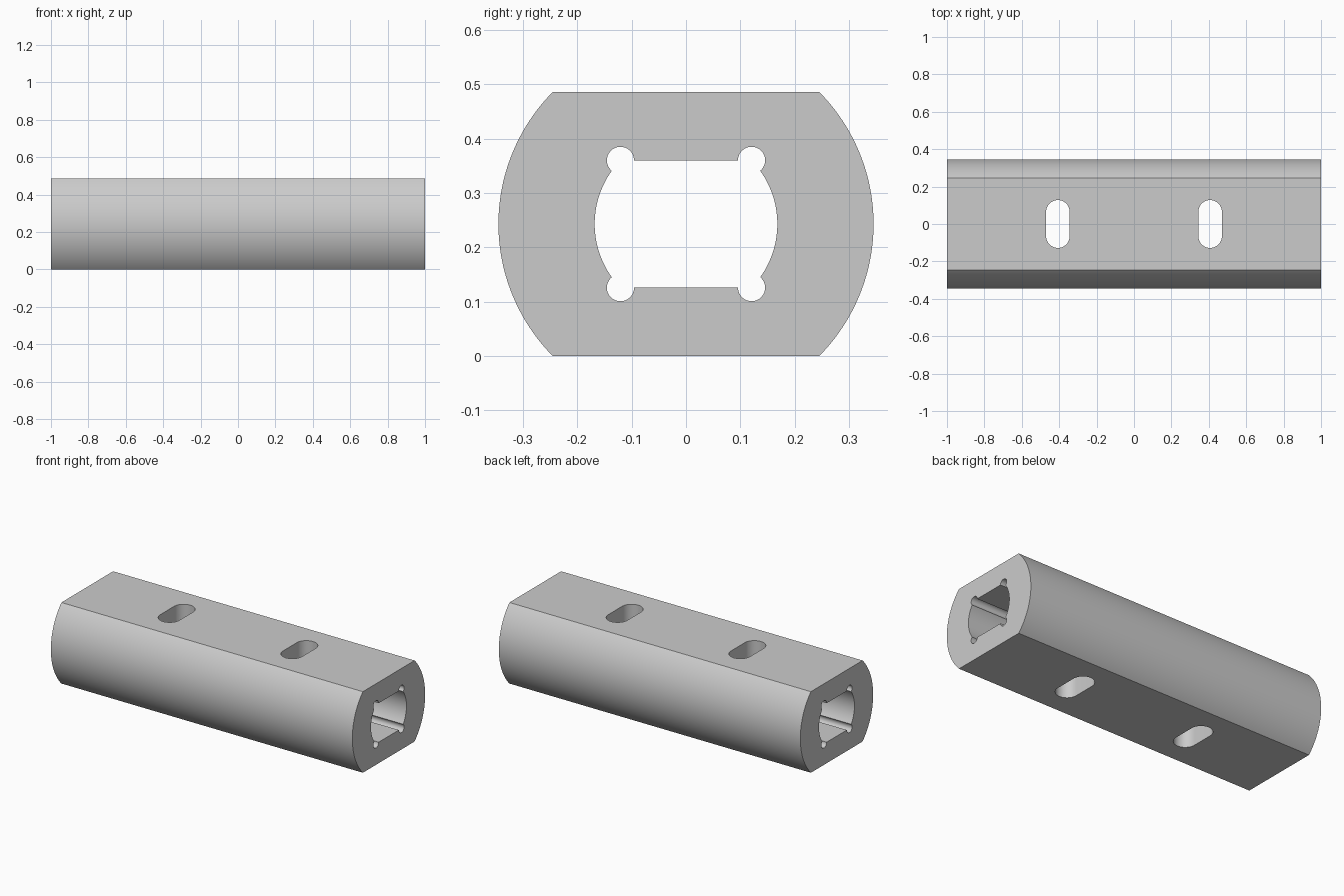
import bpy
import bmesh
from math import pi, sin, cos, asin, radians
from mathutils import Vector

LENGTH = 2.0
HALF_H = 0.243            # outer flats
OUTER_R = 0.345
BORE_R, BORE_H = 0.168, 0.117
RELIEF_R = 0.025          # round corner reliefs in the bore
SLOT_X, SLOT_R, SLOT_HALF = 0.407, 0.063, 0.128

cube = bpy.data.objects.get("Cube")
if cube:
    bpy.data.objects.remove(cube, do_unlink=True)

grey = bpy.data.materials.new("light_grey")
grey.use_nodes = True
colour = (0.6, 0.6, 0.6, 1)
grey.diffuse_color = colour
grey.node_tree.nodes["Principled BSDF"].inputs["Base Color"].default_value = colour


def arc(radius, start, end, steps, cx=0, cy=0):
    return [(cx + radius * cos(start + (end - start) * i / steps),
             cy + radius * sin(start + (end - start) * i / steps))
            for i in range(steps + 1)]


def flatted_circle(radius, half_height, steps):
    """Circle cut by a flat above and below."""
    a = asin(half_height / radius)
    return arc(radius, -a, a, steps) + arc(radius, pi - a, pi + a, steps)


def prism(name, profile, place, depth):
    """Extrude a closed profile; place maps its points to 3D."""
    bm = bmesh.new()
    face = bm.faces.new([bm.verts.new(place(u, v)) for u, v in profile])
    moved = bmesh.ops.extrude_face_region(bm, geom=[face])["geom"]
    bmesh.ops.translate(bm, vec=depth, verts=[
        v for v in moved if isinstance(v, bmesh.types.BMVert)])
    bmesh.ops.recalc_face_normals(bm, faces=bm.faces)
    mesh = bpy.data.meshes.new(name)
    bm.to_mesh(mesh)
    bm.free()
    mesh.materials.append(grey)
    obj = bpy.data.objects.new(name, mesh)
    bpy.context.collection.objects.link(obj)
    return obj


def lengthwise(name, profile, length):
    return prism(name, profile,
                 lambda u, v: Vector((-length / 2, u, v + HALF_H)),
                 Vector((length, 0, 0)))


# Outer body with flat top and bottom
body = lengthwise("tube_body", flatted_circle(OUTER_R, HALF_H, 48), LENGTH)

# Lengthwise bore and its four corner reliefs
cutters = [lengthwise("bore_cutter", flatted_circle(BORE_R, BORE_H, 32), LENGTH + 0.2)]
corner_y = (BORE_R ** 2 - BORE_H ** 2) ** 0.5
for sy in (-1, 1):
    for sz in (-1, 1):
        circle = arc(RELIEF_R, 0.03, 2 * pi + 0.03, 32,
                     sy * corner_y, sz * BORE_H)[:-1]
        cutters.append(lengthwise("relief_cutter", circle, LENGTH + 0.2))

# Two rounded slots through both flats
straight = SLOT_HALF - SLOT_R
slot = (arc(SLOT_R, 0, pi, 24, 0, straight)
        + arc(SLOT_R, pi, 2 * pi, 24, 0, -straight))
for sx in (-1, 1):
    cutters.append(prism("slot_cutter", slot,
                         lambda u, v: Vector((u + sx * SLOT_X, v, -0.1)),
                         Vector((0, 0, 2 * HALF_H + 0.2))))

# Cut, then shade the curved walls smooth
bpy.ops.object.select_all(action="DESELECT")
bpy.context.view_layer.objects.active = body
body.select_set(True)
for cutter in cutters:
    cutter.hide_render = True
    cut = body.modifiers.new("cut", "BOOLEAN")
    cut.operation = "DIFFERENCE"
    cut.solver = "EXACT"
    cut.object = cutter
    bpy.ops.object.modifier_apply(modifier=cut.name)
    bpy.data.objects.remove(cutter, do_unlink=True)
bpy.ops.object.shade_smooth_by_angle(angle=radians(25))
